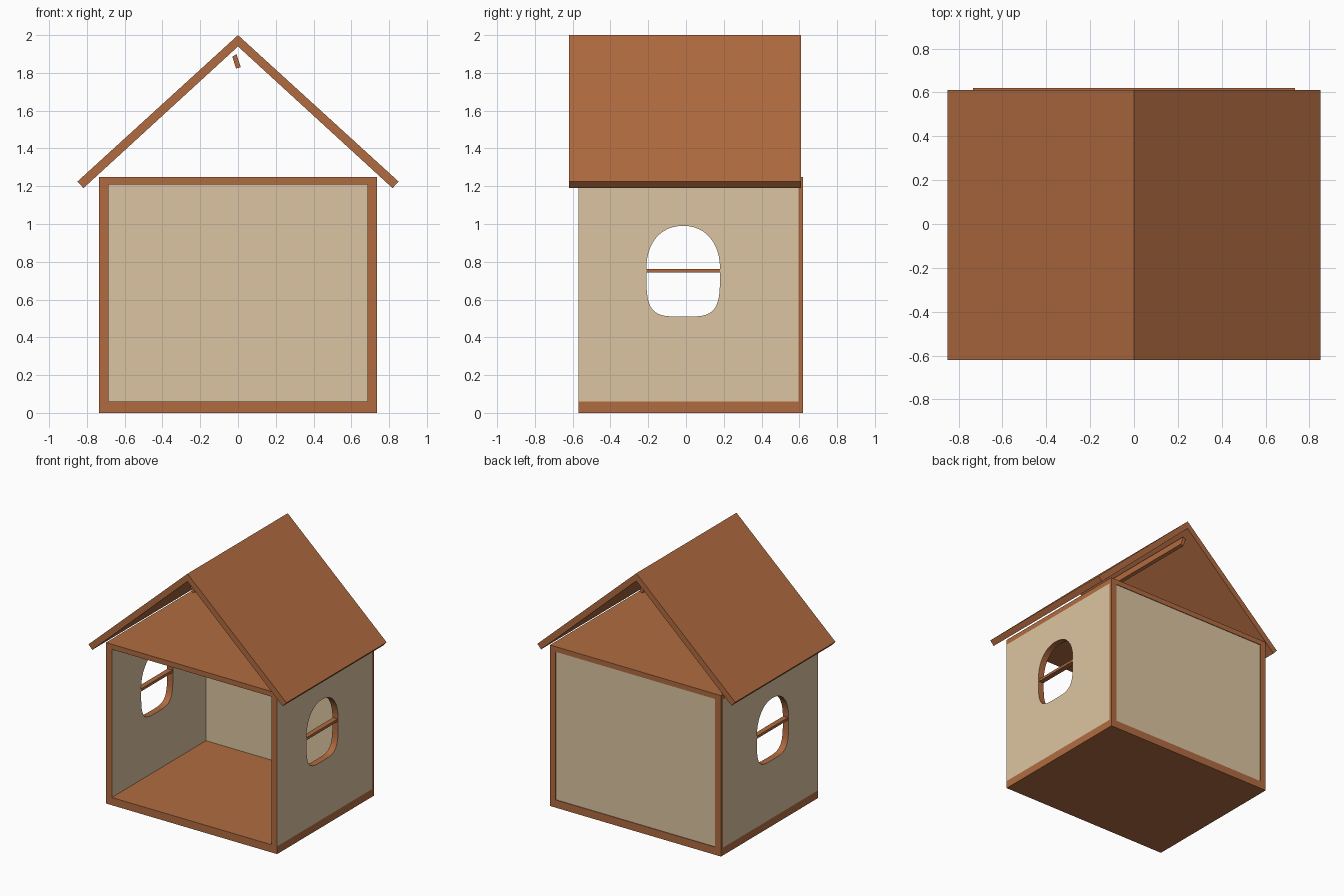
import bpy, bmesh, math
from mathutils import Vector

if "Cube" in bpy.data.objects:
    bpy.data.objects.remove(bpy.data.objects["Cube"])


def material(name, rgb):
    m = bpy.data.materials.new(name)
    m.diffuse_color = (*rgb, 1)
    m.use_nodes = True
    m.node_tree.nodes["Principled BSDF"].inputs["Base Color"].default_value = m.diffuse_color
    return m


BROWN = material("brown_wood", (0.44, 0.148, 0.052))
BEIGE = material("beige_wall", (0.72, 0.56, 0.36))


def finish(name, bm, mats):
    bmesh.ops.recalc_face_normals(bm, faces=bm.faces[:])
    me = bpy.data.meshes.new(name)
    bm.to_mesh(me)
    bm.free()
    ob = bpy.data.objects.new(name, me)
    bpy.context.collection.objects.link(ob)
    for m in mats:
        me.materials.append(m)
    return ob


def box(name, lo, hi, mat):
    bm = bmesh.new()
    bmesh.ops.create_cube(bm, size=1)
    for v in bm.verts:
        v.co = Vector([(a + b) / 2 + c * (b - a) for a, b, c in zip(lo, hi, v.co)])
    return finish(name, bm, [mat])


def prism_y(name, pts, y0, y1, mat):
    bm = bmesh.new()
    f = bm.faces.new([bm.verts.new((x, y0, z)) for x, z in pts])
    ext = bmesh.ops.extrude_face_region(bm, geom=[f])["geom"]
    verts = [g for g in ext if isinstance(g, bmesh.types.BMVert)]
    bmesh.ops.translate(bm, verts=verts, vec=(0, y1 - y0, 0))
    return finish(name, bm, [mat])


def window_outline(n=48):
    # arched top, squarer rounded bottom
    pts = []
    for i in range(n):
        a = 2 * math.pi * i / n
        c, s = math.cos(a), math.sin(a)
        p, h = (2.2, 0.23) if s >= 0 else (4.0, 0.25)
        pts.append((-0.015 + 0.195 * math.copysign(abs(c) ** (2 / p), c),
                    0.76 + h * math.copysign(abs(s) ** (2 / p), s)))
    return pts


def side_wall(name, x0, x1):
    bm = bmesh.new()
    edges = []
    rect = [(-0.57, 0.06), (0.595, 0.06), (0.595, 1.21), (-0.57, 1.21)]
    for loop in (rect, window_outline()):
        vs = [bm.verts.new((x0, y, z)) for y, z in loop]
        edges += [bm.edges.new((vs[i - 1], vs[i])) for i in range(len(vs))]
    bmesh.ops.triangle_fill(bm, edges=edges, use_beauty=True)
    ext = bmesh.ops.extrude_face_region(bm, geom=bm.faces[:])["geom"]
    verts = [g for g in ext if isinstance(g, bmesh.types.BMVert)]
    bmesh.ops.translate(bm, verts=verts, vec=(x1 - x0, 0, 0))
    ob = finish(name, bm, [BEIGE, BROWN])
    # cut edges and the window reveal are bare wood
    for f in ob.data.polygons:
        f.material_index = 1 if abs(f.normal.x) < 0.5 else 0
    return ob


# floor and attic floor
box("floor", (-0.735, -0.57, 0), (0.735, 0.62, 0.06), BROWN)
box("attic_floor", (-0.735, -0.57, 1.21), (0.735, 0.62, 1.25), BROWN)

# side walls with windows, crossbars and rear posts
for side, s in (("left", -1), ("right", 1)):
    side_wall(side + "_wall", s * 0.735, s * 0.685)
    xa, xb = sorted((s * 0.73, s * 0.69))
    box(side + "_window_bar", (xa, -0.215, 0.742), (xb, 0.185, 0.762), BROWN)
    xa, xb = sorted((s * 0.735, s * 0.685))
    box(side + "_rear_post", (xa, 0.595, 0.06), (xb, 0.62, 1.21), BROWN)

# back wall
box("back_wall", (-0.685, 0.585, 0.06), (0.685, 0.615, 1.21), BEIGE)

# gable roof, one slab per slope
for side, s in (("left", -1), ("right", 1)):
    prism_y(side + "_roof", [(0, 2.0), (s * 0.85, 1.225), (s * 0.818, 1.19), (0, 1.94)],
            -0.62, 0.61, BROWN)

# tilted bar under the ridge
prism_y("ridge_bar", [(-0.03, 1.885), (-0.008, 1.9), (0.015, 1.83), (-0.01, 1.823)],
        -0.55, 0.55, BROWN)
